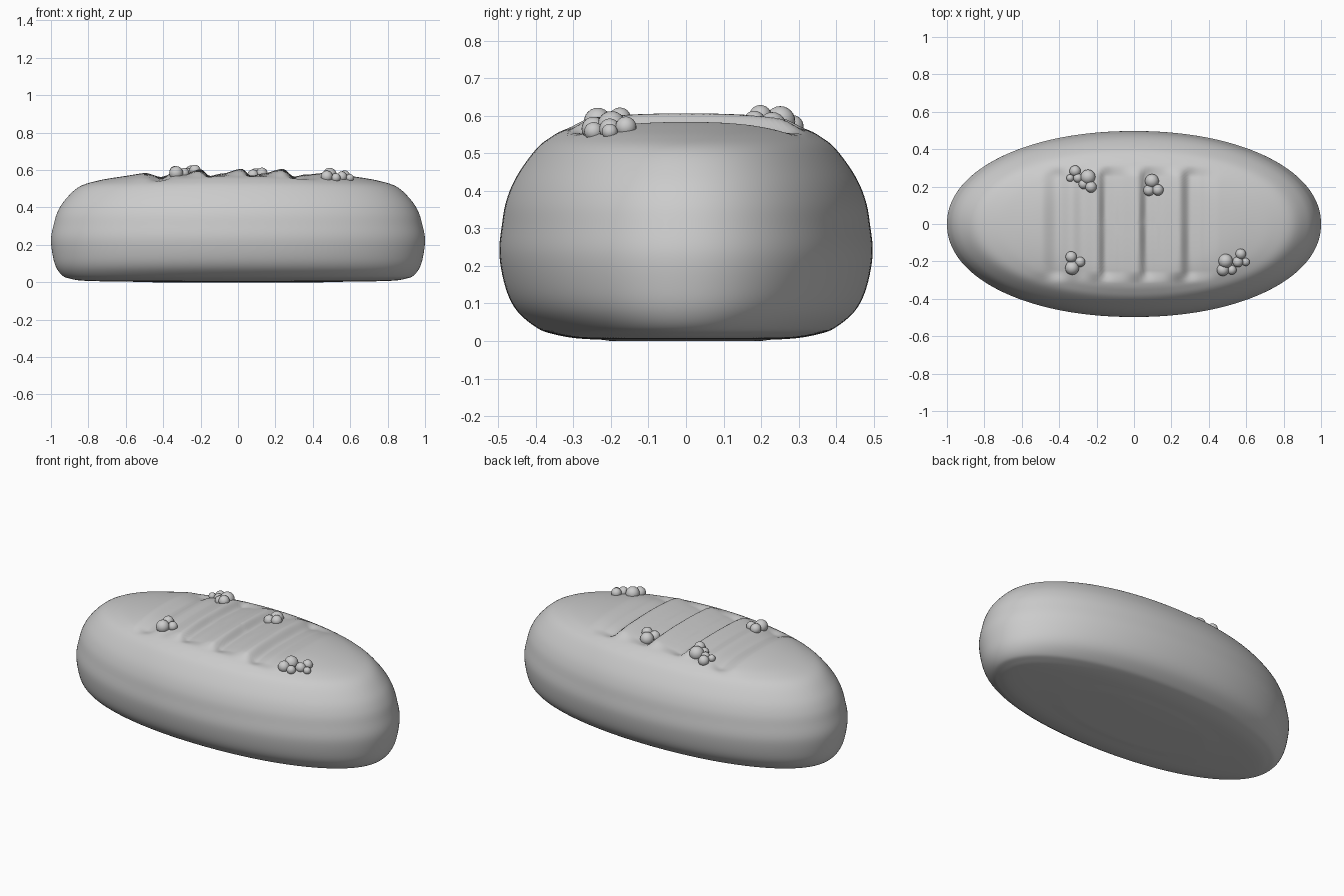
import bpy, bmesh
from math import cos, sin, pi, copysign
from mathutils import Vector
from mathutils.bvhtree import BVHTree

if "Cube" in bpy.data.objects:
    bpy.data.objects.remove(bpy.data.objects["Cube"])

# Loaf cross-section from bottom to top: (half length, half width, height)
PROFILE = [(.45, .19, .002), (.80, .29, .007), (.90, .36, .02), (.94, .40, .037),
           (.972, .45, .08), (.99, .48, .14), (1.0, .497, .23), (.985, .49, .31),
           (.965, .478, .375), (.925, .45, .44), (.85, .40, .51), (.75, .36, .543),
           (.63, .32, .564), (.50, .26, .580), (.35, .18, .588), (.18, .09, .592),
           (.002, .001, .593)]
# Scored grooves along the length: (x, height offset)
SCORES = [(-.60, 0), (-.50, .004), (-.41, -.022), (-.33, .002), (-.28, -.006), (-.20, .012),
          (-.15, -.024), (-.09, -.012), (.02, .013), (.07, -.024), (.13, -.012),
          (.24, .015), (.30, -.024), (.36, -.012), (.46, 0)]
# Small crumbs on top, in clusters: (x, y, radius)
CRUMBS = [[(-.315, .283, .03), (-.246, .251, .04), (-.30, .246, .025), (-.342, .246, .02),
           (-.27, .213, .026), (-.23, .198, .03)],
          [(.096, .23, .037), (.08, .18, .03), (.128, .182, .03)],
          [(-.336, -.176, .03), (-.288, -.203, .027), (-.331, -.235, .037)],
          [(.49, -.198, .038), (.571, -.16, .028), (.555, -.203, .028), (.598, -.203, .021),
           (.475, -.246, .032), (.523, -.246, .025)]]
SEGS = 200


def smooth(t):
    t = max(0, min(1, t))
    return t * t * (3 - 2 * t)


def score_depth(x, y):
    for (x0, h0), (x1, h1) in zip(SCORES, SCORES[1:]):
        if x0 <= x <= x1:
            return (h0 + (h1 - h0) * smooth((x - x0) / (x1 - x0))) * smooth((.32 - abs(y)) / .07)
    return 0


def spline(points, steps):
    # Catmull-Rom curve through the profile points
    p = [Vector(q) for q in points]
    p = [p[0]] + p + [p[-1]]
    out = []
    for a, b, c, d in zip(p, p[1:], p[2:], p[3:]):
        n = steps if b.z < .55 else steps * 3
        for i in range(n):
            t = i / n
            out.append(.5 * (2 * b + (c - a) * t + (2 * a - 5 * b + 4 * c - d) * t * t
                             + (3 * b - a - 3 * c + d) * t ** 3))
    return out + [p[-1]]


def make_object(name, bm):
    for f in bm.faces:
        f.smooth = True
    mesh = bpy.data.meshes.new(name)
    bm.to_mesh(mesh)
    obj = bpy.data.objects.new(name, mesh)
    bpy.context.collection.objects.link(obj)
    return obj


# Loaf body: stacked oval rings with the scores pressed into the top
bm = bmesh.new()
rings = []
for rx, ry, z in spline(PROFILE, 5):
    ring = []
    for i in range(SEGS):
        a = 2 * pi * i / SEGS
        x = rx * copysign(abs(cos(a)) ** .96, cos(a))
        y = ry * copysign(abs(sin(a)) ** .96, sin(a))
        dz = score_depth(x, y) if z > .5 else 0
        ring.append(bm.verts.new((x, y, max(0, z) + dz)))
    rings.append(ring)
for lo, hi in zip(rings, rings[1:]):
    for i in range(SEGS):
        j = (i + 1) % SEGS
        bm.faces.new((lo[i], lo[j], hi[j], hi[i]))
for v in bm.verts:
    v.co.z -= .002 if v.co.z < .003 else 0
bm.faces.new(rings[0][::-1])
bm.faces.new(rings[-1])
surface = BVHTree.FromBMesh(bm)
make_object("loaf_body", bm)
bm.free()

# Crumb clusters resting half-sunk on the crust
for n, cluster in enumerate(CRUMBS):
    bm = bmesh.new()
    for x, y, r in cluster:
        hit = surface.ray_cast(Vector((x, y, 2)), Vector((0, 0, -1)))[0]
        made = bmesh.ops.create_uvsphere(bm, u_segments=20, v_segments=12, radius=r)
        bmesh.ops.translate(bm, verts=made["verts"], vec=(x, y, hit.z + .008))
    make_object(f"crumb_cluster_{n + 1}", bm)
    bm.free()
